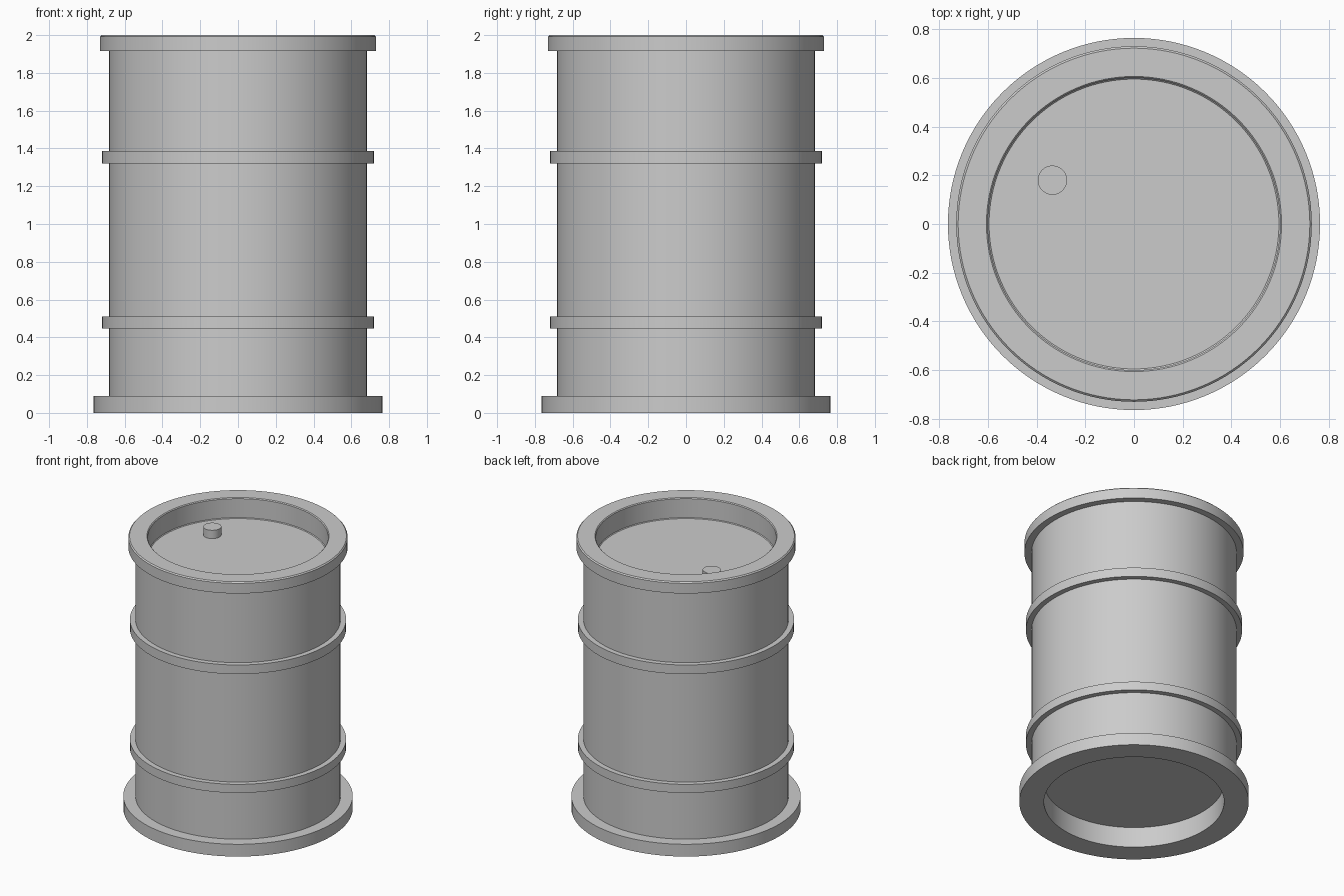
import bpy, bmesh, math

if "Cube" in bpy.data.objects:
    bpy.data.objects.remove(bpy.data.objects["Cube"])

SEGMENTS = 128


def lathe(name, profile, centre=(0, 0), segments=SEGMENTS):
    """Spin an (r, z) profile round the z axis; ends on the axis are closed."""
    bm = bmesh.new()
    verts = [bm.verts.new((r, 0, z)) for r, z in profile]
    edges = [bm.edges.new(pair) for pair in zip(verts, verts[1:])]
    bmesh.ops.spin(bm, geom=verts + edges, cent=(0, 0, 0), axis=(0, 0, 1),
                   angle=math.tau, steps=segments, use_duplicate=False)
    bmesh.ops.remove_doubles(bm, verts=bm.verts, dist=0.0001)
    bmesh.ops.recalc_face_normals(bm, faces=bm.faces)
    mesh = bpy.data.meshes.new(name)
    bm.to_mesh(mesh)
    bm.free()
    obj = bpy.data.objects.new(name, mesh)
    bpy.context.collection.objects.link(obj)
    obj.location = (*centre, 0)
    bpy.ops.object.select_all(action='DESELECT')
    obj.select_set(True)
    bpy.context.view_layer.objects.active = obj
    bpy.ops.object.shade_smooth_by_angle(angle=math.radians(30))
    return obj


BODY_R, BAND_R, BASE_R, RIM_R, RECESS_R = 0.683, 0.72, 0.764, 0.73, 0.6


def band(low, high):
    """Square hoop standing proud of the body wall."""
    return [(BODY_R, low), (BAND_R, low), (BAND_R, high), (BODY_R, high)]


# Drum shell: recessed bottom, base flange, two hoops, top rim, recessed lid
shell = [(0, 0.15), (RECESS_R, 0.15), (RECESS_R, 0)]
shell += [(BASE_R, 0), (BASE_R, 0.09), (BODY_R, 0.09)]
shell += band(0.447, 0.51)
shell += band(1.32, 1.387)
shell += [(BODY_R, 1.917), (RIM_R, 1.917), (RIM_R, 1.992), (RIM_R - 0.008, 2.0)]
shell += [(RECESS_R + 0.006, 2.0), (RECESS_R, 1.994),
          (RECESS_R, 1.855), (RECESS_R - 0.005, 1.85), (0, 1.85)]
lathe("drum_shell", shell)

# Filler plug standing on the lid
plug = [(0, 1.84), (0.06, 1.84), (0.06, 1.911), (0, 1.911)]
lathe("filler_plug", plug, centre=(-0.335, 0.18), segments=48)
